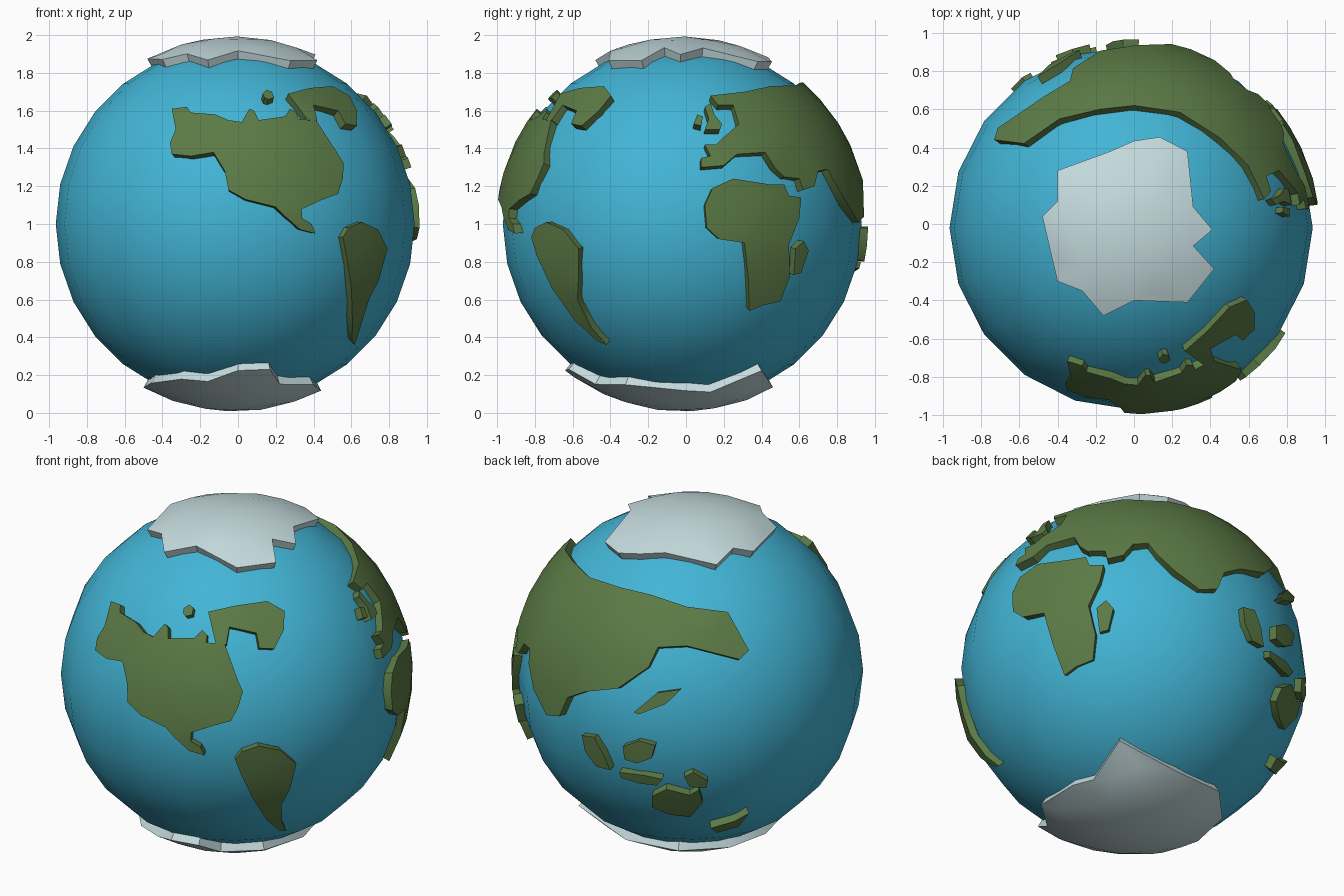
import bpy, bmesh, math
from mathutils import Vector
from mathutils.geometry import delaunay_2d_cdt

if "Cube" in bpy.data.objects:
    bpy.data.objects.remove(bpy.data.objects["Cube"])

CENTRE = Vector((-0.015, -0.02, 1.0))
OCEAN_R, LAND_R, ICE_R, INNER_R = 0.95, 0.985, 0.993, 0.90


def material(name, rgb):
    m = bpy.data.materials.new(name)
    m.diffuse_color = (*rgb, 1)
    m.use_nodes = True
    m.node_tree.nodes["Principled BSDF"].inputs["Base Color"].default_value = m.diffuse_color
    return m


BLUE = material("ocean_blue", (0.055, 0.46, 0.67))
GREEN = material("land_green", (0.105, 0.195, 0.06))
WHITE = material("ice_white", (0.56, 0.71, 0.73))

# Directions from which outlines are drawn: (turn from front, elevation, origin u, origin v)
FRONT = (0, 0, -0.015, 1)
RIGHT = (90, 0, -0.02, 1)
TOP = (0, 90, -0.015, -0.02)
BOTTOM = (0, -90, -0.015, 0.02)
BACK_LEFT = (213, 25, 0, 0)
BACK_RIGHT = (142, -25, 0, 0)


def on_globe(view, u, v, r):
    """Project a drawn point along the view direction onto the globe, as a unit vector."""
    lon, el = math.radians(view[0]), math.radians(view[1])
    u, v = u - view[2], v - view[3]
    h = Vector((math.sin(lon), -math.cos(lon), 0))
    right = Vector((math.cos(lon), math.sin(lon), 0))
    up = -h * math.sin(el) + Vector((0, 0, math.cos(el)))
    d = h * math.cos(el) + Vector((0, 0, math.sin(el)))
    depth = math.sqrt(max(r * r - u * u - v * v, 0))
    return (right * u + up * v + d * depth).normalized()


def finish(name, bm, mat, angle):
    me = bpy.data.meshes.new(name)
    bm.to_mesh(me)
    bm.free()
    me.materials.append(mat)
    ob = bpy.data.objects.new(name, me)
    ob.location = CENTRE
    bpy.context.collection.objects.link(ob)
    bpy.ops.object.select_all(action='DESELECT')
    ob.select_set(True)
    bpy.context.view_layer.objects.active = ob
    bpy.ops.object.shade_smooth_by_angle(angle=math.radians(angle))
    return ob


def plate(name, *segments, r=LAND_R, mat=GREEN, step=0.17):
    """Raised curved plate from an outline drawn in one or more views."""
    dirs = [on_globe(view, u, v, r) for view, pts in segments for u, v in pts]
    n = sum(dirs, Vector()).normalized()
    e1 = n.orthogonal().normalized()
    e2 = n.cross(e1)
    flat = []
    for d in dirs:
        a = n.angle(d)
        flat.append(Vector((d.dot(e1), d.dot(e2))).normalized() * a)
    area = sum(p.x * q.y - q.x * p.y for p, q in zip(flat, flat[1:] + flat[:1]))
    if area < 0:
        flat.reverse()
    k = len(flat)
    lim = int(1.6 / step)
    grid = [Vector((i * step + (j % 2) * step / 2, j * step))
            for i in range(-lim, lim + 1) for j in range(-lim, lim + 1)]
    grid = [g for g in grid if min((g - p).length for p in flat) > step * 0.35]
    verts, _, faces, *_ = delaunay_2d_cdt(flat + grid, [], [list(range(k))], 1, 1e-5)
    bm = bmesh.new()
    bv = []
    for p in verts:
        a = p.length
        q = p / a if a > 1e-6 else Vector((1, 0))
        bv.append(bm.verts.new((n * math.cos(a) + (e1 * q.x + e2 * q.y) * math.sin(a)) * r))
    for f in faces:
        bm.faces.new([bv[i] for i in f])
    bmesh.ops.delete(bm, geom=[v for v in bm.verts if not v.link_faces], context='VERTS')
    rim = [e for e in bm.edges if e.is_boundary]
    out = bmesh.ops.extrude_edge_only(bm, edges=rim)
    for v in out["geom"]:
        if isinstance(v, bmesh.types.BMVert):
            v.co *= INNER_R / r
    bmesh.ops.recalc_face_normals(bm, faces=bm.faces)
    if sum(f.normal.dot(f.calc_center_median()) for f in bm.faces) < 0:
        bmesh.ops.reverse_faces(bm, faces=bm.faces)
    return finish(name, bm, mat, 35)


# Ocean ball
bm = bmesh.new()
bmesh.ops.create_uvsphere(bm, u_segments=20, v_segments=14, radius=OCEAN_R)
finish("ocean", bm, BLUE, 60)

# Polar ice
plate("north_ice", (TOP, [
    (-.4, .28), (-.125, .38), (0, .435), (.135, .455), (.28, .38), (.31, .09), (.41, -.03),
    (.31, -.115), (.42, -.235), (.28, -.41), (0, -.4), (-.16, -.48), (-.27, -.35),
    (-.4, -.3), (-.48, .04), (-.4, .12)]), r=ICE_R, mat=WHITE)
plate("south_ice", (BOTTOM, [
    (.44, -.4), (.08, -.46), (-.25, -.43), (-.45, -.22), (-.5, .05), (-.46, .3), (-.3, .5),
    (-.16, .54), (0, .64), (.17, .62), (.22, .48), (.4, .32), (.44, 0), (.4, -.13)]),
    r=ICE_R, mat=WHITE)

# Western lands
plate("north_america", (FRONT, [
    (-.35, 1.61), (-.27, 1.62), (-.25, 1.59), (-.12, 1.58), (-.05, 1.55), (.02, 1.54),
    (.06, 1.61), (.085, 1.6), (.11, 1.55), (.25, 1.57), (.275, 1.61), (.31, 1.59),
    (.32, 1.555), (.41, 1.555), (.53, 1.37), (.56, 1.32), (.555, 1.24), (.53, 1.16),
    (.45, 1.13), (.34, 1.08), (.34, 1.03), (.39, 1.0), (.41, .95), (.33, .97), (.25, 1.04),
    (.2, 1.09), (.04, 1.13), (-.05, 1.18), (-.07, 1.28), (-.13, 1.38), (-.25, 1.36),
    (-.35, 1.37), (-.36, 1.43), (-.33, 1.5)]))
plate("greenland", (FRONT, [
    (.265, 1.69), (.38, 1.72), (.5, 1.73), (.59, 1.68), (.63, 1.6), (.63, 1.52),
    (.57, 1.53), (.53, 1.6), (.4, 1.63), (.42, 1.55), (.37, 1.55)]))
plate("arctic_island", (FRONT, [
    (.13, 1.69), (.15, 1.71), (.18, 1.7), (.19, 1.67), (.16, 1.66), (.14, 1.67)]))
plate("south_america", (RIGHT, [
    (-.8, .98), (-.74, 1.01), (-.65, .97), (-.57, .87), (-.57, .7), (-.575, .6),
    (-.5, .45), (-.42, .36), (-.47, .38), (-.59, .49), (-.71, .66), (-.79, .83),
    (-.82, .93)]))

# Africa and its island
plate("africa", (RIGHT, [
    (.1, 1.1), (.14, 1.19), (.25, 1.24), (.44, 1.21), (.52, 1.21), (.545, 1.15),
    (.61, 1.14), (.6, 1.03), (.545, .89), (.55, .72), (.5, .59), (.41, .57), (.335, .54),
    (.33, .71), (.31, .9), (.175, .92), (.11, .98)]))
plate("madagascar", (RIGHT, [
    (.58, .87), (.625, .91), (.65, .86), (.61, .74), (.57, .73)]))

# Europe and Asia, drawn round the back of the globe
plate("eurasia",
      (RIGHT, [(.45, 1.73), (.31, 1.7), (.13, 1.68), (.17, 1.63), (.25, 1.63), (.28, 1.53),
               (.2, 1.46), (.16, 1.42), (.1, 1.42), (.13, 1.36), (.08, 1.35), (.08, 1.3),
               (.2, 1.31), (.27, 1.37), (.42, 1.38), (.47, 1.3), (.52, 1.25), (.6, 1.24),
               (.62, 1.18), (.68, 1.2), (.7, 1.28), (.75, 1.29)]),
      (BACK_RIGHT, [(.09, .6), (.195, .5), (.33, .4), (.43, .41), (.47, .51)]),
      (BACK_LEFT, [(-.55, -.12), (-.37, -.1), (-.2, .02), (-.15, .13), (.01, .14),
                   (.3, .07), (.35, .12), (.23, .33)]),
      (TOP, [(-.39, .55), (-.18, .6), (0, .62), (.24, .585)]))
plate("british_isle_east", (RIGHT, [
    (.1, 1.62), (.13, 1.64), (.15, 1.58), (.19, 1.53), (.18, 1.5), (.1, 1.5), (.12, 1.56)]))
plate("british_isle_west", (RIGHT, [
    (.04, 1.53), (.06, 1.58), (.09, 1.57), (.08, 1.52)]))

# Islands of the far side
FAR_ISLANDS = {
    "japan": [(-.28, -.23), (-.15, -.12), (-.02, -.1), (-.1, -.18), (-.25, -.24)],
    "sumatra": [(-.57, -.36), (-.5, -.37), (-.45, -.46), (-.41, -.55), (-.49, -.53), (-.55, -.45)],
    "borneo": [(-.34, -.42), (-.25, -.385), (-.16, -.41), (-.18, -.48), (-.26, -.51), (-.33, -.49)],
    "java": [(-.36, -.56), (-.22, -.575), (-.12, -.595), (-.15, -.63), (-.25, -.62), (-.35, -.59)],
    "new_guinea": [(0, -.58), (.05, -.555), (.13, -.6), (.12, -.64), (.03, -.635)],
    "australia": [(-.18, -.69), (-.1, -.65), (.03, -.68), (.08, -.65), (.1, -.72), (.03, -.8),
                  (-.08, -.79), (-.18, -.75)],
    "new_zealand": [(.14, -.86), (.27, -.82), (.35, -.775), (.29, -.85), (.17, -.885)],
}
for name, pts in FAR_ISLANDS.items():
    plate(name, (BACK_LEFT, pts))
